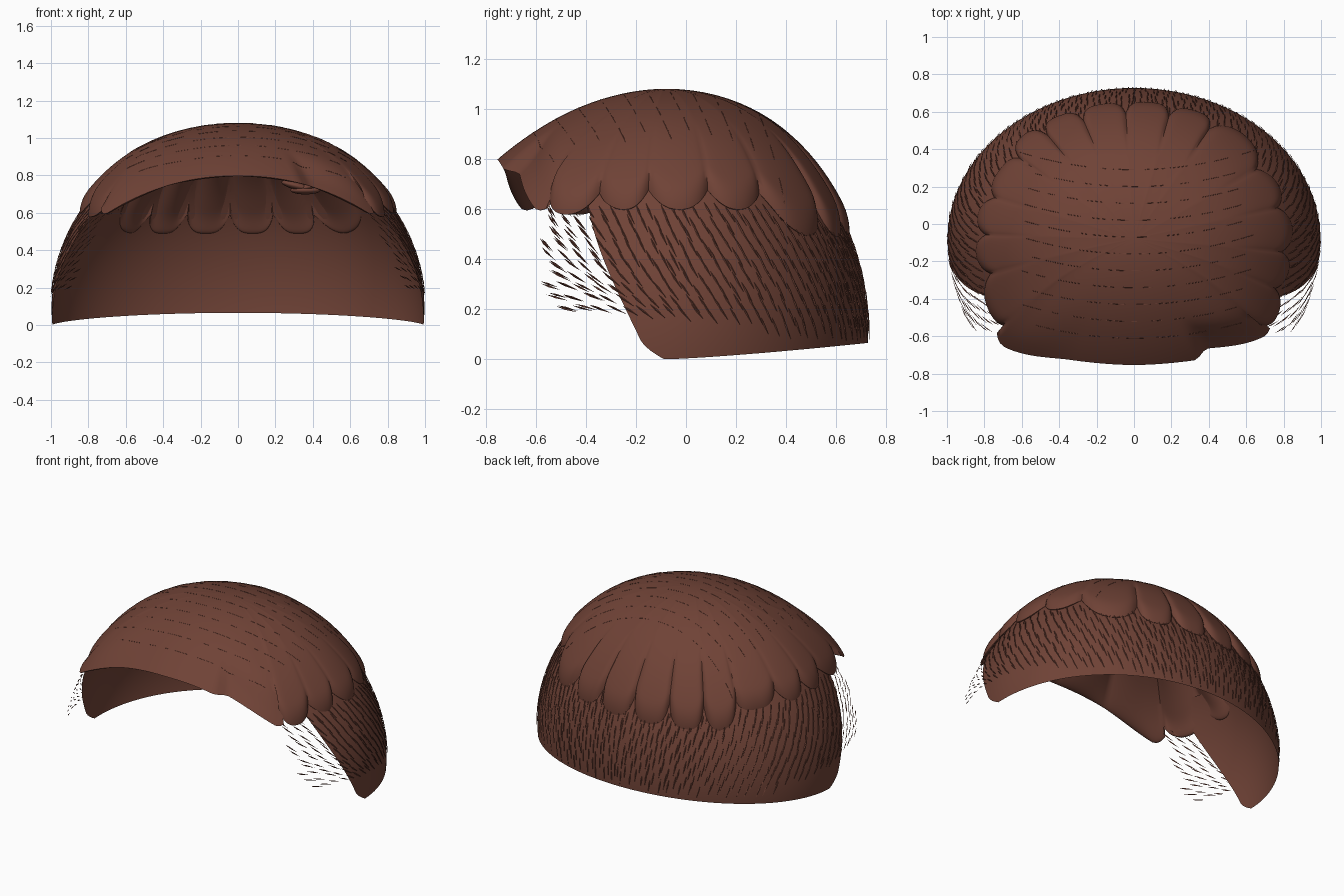
import bpy, bmesh, math, random
from math import sin, cos, radians, acos
from mathutils import Vector
from mathutils.bvhtree import BVHTree

random.seed(4)
if "Cube" in bpy.data.objects:
    bpy.data.objects.remove(bpy.data.objects["Cube"])

BROWN = bpy.data.materials.new("chestnut brown")
BROWN.use_nodes = True
BROWN.diffuse_color = (0.16, 0.055, 0.037, 1)
bsdf = BROWN.node_tree.nodes["Principled BSDF"]
bsdf.inputs["Base Color"].default_value = BROWN.diffuse_color
bsdf.inputs["Roughness"].default_value = 0.7
MID_Z, RAD_Z, MID_Y = 0.12, 0.96, -0.08


def clamp(t):
    return max(0.0, min(1.0, t))


def smooth(t):
    t = clamp(t)
    return t * t * (3 - 2 * t)


# Head surface: azimuth in degrees from the front toward +x, polar angle from the crown
def head(az, phi, k=1.0):
    s, c = sin(phi), cos(radians(az))
    f = clamp(c / 0.5)
    ry = 0.81 * (1 - f) + (0.68 + 0.33 * s) * f
    return Vector((k * s * sin(radians(az)), MID_Y - k * s * c * ry, MID_Z + k * RAD_Z * cos(phi)))


def polar(z):
    return acos(max(-1, min(1, (z - MID_Z) / RAD_Z)))


def make(name, bm, angle=50):
    me = bpy.data.meshes.new(name)
    bm.to_mesh(me)
    bm.free()
    ob = bpy.data.objects.new(name, me)
    bpy.context.collection.objects.link(ob)
    me.materials.append(BROWN)
    bpy.ops.object.select_all(action='DESELECT')
    ob.select_set(True)
    bpy.context.view_layer.objects.active = ob
    bpy.ops.object.shade_smooth_by_angle(angle=radians(angle))


def bridge(bm, cols, closed):
    for a, b in zip(cols, cols[1:] + (cols[:1] if closed else [])):
        for j in range(len(a) - 1):
            bm.faces.new((a[j], b[j], b[j + 1], a[j + 1]))


# Cropped scalp around the sides and back
def scalp_k(z):
    return 1 - 0.02 * clamp(z / 0.6)


def scalp_bottom(az):
    return 0.065 * max(0, -cos(radians(az))) ** 1.3


def scalp_front(z):
    return 85.5 - 30.5 * z + 4 * (1 - clamp(z / 0.08)) ** 2


bm = bmesh.new()
cols = []
for i in range(97):
    t, col = i / 96, []
    for j in range(37):
        h = (j / 36) ** 1.4
        edge = scalp_front(0.76 * h)
        az = edge + (360 - 2 * edge) * t
        z = 0.76 * h + scalp_bottom(az) * (1 - h)
        col.append(bm.verts.new(head(az, polar(z), scalp_k(z))))
    cols.append(col)
bridge(bm, cols, False)
make("cropped_scalp", bm)

# Long top layer: smooth fringe in front, overlapping rounded locks elsewhere
BOUNDS = [57, 70, 84, 105, 125, 151, 167, 183, 199, 214, 229, 250, 268, 285, 303]


def lock_column(az, u, fringe):
    signed = az if az < 180 else az - 360
    back = smooth((abs(signed) - 120) / 22)
    if fringe:
        rim = 0.785 - 0.225 * (abs(signed) / 55) ** 2.3
        rim += 0.07 * clamp((abs(signed) - 51) / 6) ** 2
        groove = 0
    else:
        rim = 0.605 - 0.11 * back - 0.02 * smooth((75 - abs(signed)) / 8)
        rim += (0.08 + 0.03 * back) * abs(u) ** (2.3 + back)
        groove = abs(u) ** 8 * (0.004 + 0.015 * back)
    end = polar(rim)
    outer, inner = [], []
    n = 26
    for j in range(n + 1):
        v = sin(j / n * math.pi / 2)
        k = 1 + 0.018 * smooth(v * 1.4) - 0.032 * max(0, (v - 0.88) / 0.12) ** 2 * (not fringe)
        k -= groove * smooth((v - 0.55) / 0.3)
        thick = (0.025 + 0.045 * (1 - u * u) * smooth(v * 1.5)) * math.sqrt(max(0, 1 - v ** 6))
        p, q = head(az, v * end, k), head(az, v * end, k - thick)
        # Push the fringe corners forward and set back its left part
        shift = 0.055 * smooth((signed - 25) / 5) * smooth((v - 0.65) / 0.3) if fringe else 0
        shift -= 0.045 * smooth((abs(signed) - 25) / 30) * smooth((80 - abs(signed)) / 25) * smooth((v - 0.4) / 0.5)
        for w in (p, q):
            w.y += shift
        outer.append(p)
        inner.append(q)
    return outer + inner[-2::-1]


bm = bmesh.new()
cols = []
spans = [(a, b, False) for a, b in zip(BOUNDS, BOUNDS[1:])] + [(303, 417, True)]
for a, b, fringe in spans:
    steps = 64 if fringe else 18
    for i in range(steps):
        t = i / steps
        u = 2 * ((t * 4) % 1) - 1 if fringe else 2 * t - 1
        pts = lock_column((a + (b - a) * t) % 360, u, fringe)
        cols.append([bm.verts.new(p) for p in pts])
bridge(bm, cols, True)
bmesh.ops.remove_doubles(bm, verts=bm.verts, dist=0.0004)
bmesh.ops.recalc_face_normals(bm, faces=bm.faces)
tree = BVHTree.FromBMesh(bm)
make("top_locks", bm, 60)

# Small twist of hair tucked under the fringe
for n, (x, z, tilt) in enumerate([(0.31, 0.745, 0.25), (0.39, 0.745, -0.35), (0.36, 0.72, 0.0)]):
    bpy.ops.mesh.primitive_uv_sphere_add(segments=20, ring_count=12, location=(x, -0.57, z), rotation=(0, tilt, 0))
    ob = bpy.context.object
    ob.name = f"fringe_twist_{n + 1}"
    ob.scale = (0.08, 0.045, 0.022)
    ob.data.materials.append(BROWN)
    bpy.ops.object.shade_smooth_by_angle(angle=radians(50))

# Short bristles lying along the cropped sides and back
bm = bmesh.new()


def bristle(az, z, length, lean):
    side = 1 if az < 180 else -1
    turn = side * math.degrees(length * sin(lean))

    def along(t, lift):
        h = z - t * length * cos(lean)
        return head(az + t * turn, polar(h), scalp_k(h) + lift)

    a, mid, b = along(0, 0.003), along(0.4, 0.004), along(1, 0.007)
    out = (mid - Vector((0, MID_Y, MID_Z))).normalized() * 0.004
    across = (b - a).cross(out).normalized() * 0.004
    ring = [bm.verts.new(mid + d) for d in (across, out, -across)]
    for end in (bm.verts.new(a), bm.verts.new(b)):
        for i in range(3):
            bm.faces.new((ring[i], ring[(i + 1) % 3], end))


for row in range(11):
    z0 = 0.63 - row * 0.046
    for i in range(35):
        off = 54 + 3.75 * (i + 0.5 * (row % 2))
        if off > 181 or off < 54 + 17 * (0.6 - z0) or z0 < 0.2 - 0.001 * max(0, off - 85):
            continue
        low = clamp((0.45 - z0) / 0.3) * clamp((115 - off) / 40)
        lean = (0.55 + 0.65 * low + 0.4 * clamp((80 - off) / 20)) * clamp((185 - off) / 70)
        for az in (off, 360 - off):
            bristle(az + random.uniform(-0.6, 0.6), z0 + random.uniform(-0.008, 0.008),
                    random.uniform(0.08, 0.11), min(lean, 1.3))
bmesh.ops.recalc_face_normals(bm, faces=bm.faces)
make("side_bristles", bm, 30)

# Fine broken strand lines across the top
cu = bpy.data.curves.new("strand_lines", 'CURVE')
cu.dimensions = '3D'
cu.bevel_depth = 0.0015
cu.bevel_resolution = 0
for line in range(11):
    y0 = -0.52 + 0.09 * line
    x = -0.66 + random.uniform(0, 0.15)
    while x < 0.58:
        run = random.uniform(0.03, 0.12)
        pts = []
        for i in range(5):
            px = x + run * i / 4
            hit = tree.ray_cast(Vector((px, y0 - 0.09 * (1 - (px / 0.6) ** 2), 3)), Vector((0, 0, -1)))[0]
            if hit:
                pts.append(hit)
        if len(pts) > 1:
            sp = cu.splines.new('POLY')
            sp.points.add(len(pts) - 1)
            for p, q in zip(sp.points, pts):
                p.co = (*q, 1)
        x += run + random.uniform(0.02, 0.08)
cu.materials.append(BROWN)
bpy.context.collection.objects.link(bpy.data.objects.new("strand_lines", cu))
